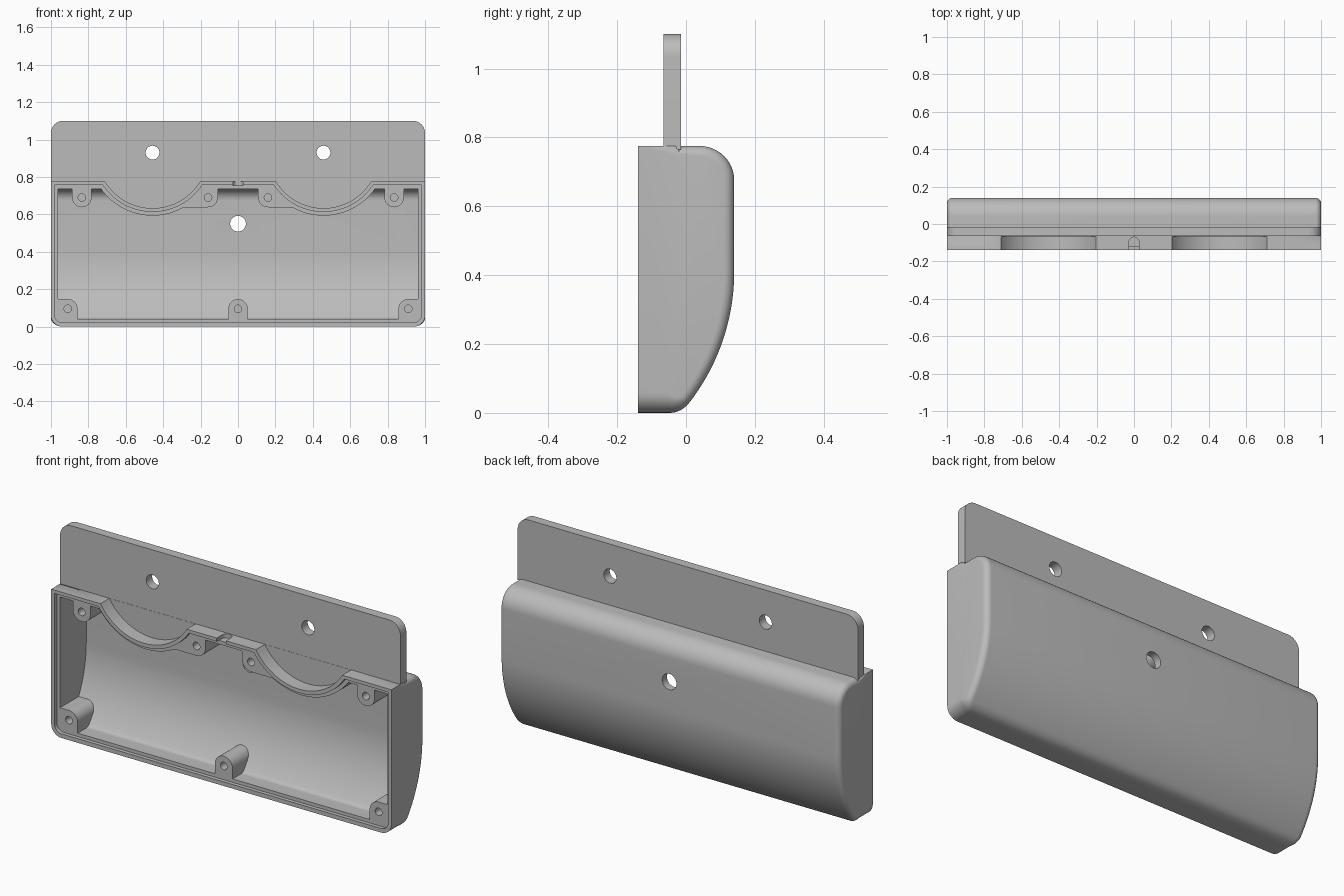
import bpy
import bmesh
from math import sin, cos, pi, radians

scene_cube = bpy.data.objects.get("Cube")
if scene_cube:
    bpy.data.objects.remove(scene_cube, do_unlink=True)

grey = bpy.data.materials.new("plain_grey")
grey.use_nodes = True
grey.diffuse_color = (0.5, 0.5, 0.5, 1)
bsdf = next(n for n in grey.node_tree.nodes if n.type == "BSDF_PRINCIPLED")
bsdf.inputs["Base Color"].default_value = grey.diffuse_color

FRONT, BACK, TOP = -0.14, 0.14, 0.775
PLATE_FRONT, PLATE_BACK = -0.065, -0.015
SCALLOP_X, SCALLOP_Z = 0.457, 0.93


def finish(name, bm):
    bmesh.ops.remove_doubles(bm, verts=bm.verts, dist=1e-5)
    bmesh.ops.recalc_face_normals(bm, faces=bm.faces)
    mesh = bpy.data.meshes.new(name)
    bm.to_mesh(mesh)
    bm.free()
    mesh.materials.append(grey)
    obj = bpy.data.objects.new(name, mesh)
    bpy.context.collection.objects.link(obj)
    return obj


def loft(name, rings):
    bm = bmesh.new()
    loops = [[bm.verts.new(p) for p in ring] for ring in rings]
    n = len(loops[0])
    for a, b in zip(loops, loops[1:]):
        for i in range(n):
            j = (i + 1) % n
            bm.faces.new((a[i], a[j], b[j], b[i]))
    bm.faces.new(loops[0])
    bm.faces.new(loops[-1])
    return finish(name, bm)


def prism(name, outline, y0, y1):
    return loft(name, [[(x, y, z) for x, z in outline] for y in (y0, y1)])


def arc(cx, cz, r, start, end, steps=12):
    angles = [radians(start + (end - start) * i / steps) for i in range(steps + 1)]
    return [(cx + r * cos(a), cz + r * sin(a)) for a in angles]


def cylinder(name, x, z, r, y0, y1, steps=48):
    return prism(name, arc(x, z, r, 0, 360, steps)[:-1], y0, y1)


def cut(target, *tools):
    for tool in tools:
        mod = target.modifiers.new("cut", "BOOLEAN")
        mod.operation = "DIFFERENCE"
        mod.solver = "EXACT"
        mod.object = tool
        bpy.ops.object.select_all(action="DESELECT")
        bpy.context.view_layer.objects.active = target
        target.select_set(True)
        bpy.ops.object.modifier_apply(modifier=mod.name)
        bpy.data.objects.remove(tool, do_unlink=True)


def side_profile(d, front):
    """Side outline inset by d: rows of y, z, outward normal, end fillet radius."""
    rows = [(front, d, 0, -1, 0.06), (-0.05, d, 0, -1, 0.06)]
    big, low = 0.62, -37.8
    belly = arc(BACK - big, 0.41, big - d, low, 0, 20)
    ey, ez = belly[0]
    ca, sa = cos(radians(low)), sin(radians(low))
    ky = ey + (ez - d) * sa / ca
    # rounded heel between the flat bottom and the belly
    for i in range(1, 8):
        t = i / 8
        y = (1 - t) ** 2 * -0.05 + 2 * t * (1 - t) * ky + t * t * ey
        z = (1 - t * t) * d + t * t * ez
        a = radians(-90 + (90 + low) * t)
        rows.append((y, z, cos(a), sin(a), 0.06 - 0.03 * t))
    for i, (y, z) in enumerate(belly):
        a = radians(low * (1 - i / 20))
        rows.append((y, z, cos(a), sin(a), 0.03))
    # rounded upper back edge
    for i, (y, z) in enumerate(arc(0.04, TOP - 0.1, 0.1 - d, 0, 90)):
        a = radians(90 * i / 12)
        rows.append((y, z, cos(a), sin(a), 0.03))
    rows += [(-0.02, TOP - d, 0, 1, 0.03), (-0.03, TOP - d, 0, 1, 0),
             (front, TOP - d, 0, 1, 0)]
    return rows


def hull(name, half, d, front, fillet):
    rows = side_profile(d, front)
    rings = []
    steps = 8 if fillet else 0
    for side in (-1, 1):
        part = []
        for i in range(steps + 1):
            a = pi / 2 * i / max(steps, 1)
            part.append([(side * (half - fillet * r * (1 - sin(a)) if fillet else side * half),
                          y - fillet * ny * r * (1 - cos(a)),
                          z - fillet * nz * r * (1 - cos(a)))
                         if fillet else (side * half, y, z)
                         for y, z, ny, nz, r in rows])
        rings += part[::-1] if side < 0 else part
    return loft(name, rings)


def mirrored(points, side):
    return [(side * x, z) for x, z in points]


# Case shell, and the cavity that hollows it
case = hull("case_shell", 1.0, 0, FRONT, 1)
cavity = hull("cavity", 0.962, 0.04, -0.3, 0)

# Rim step: a shallow wider recess around the opening
step = prism("rim_step", arc(0.94, 0.062, 0.04, 0, -90) + arc(-0.94, 0.062, 0.04, -90, -180)
             + [(-0.98, 0.757), (0.98, 0.757)], -0.3, -0.12)

# Screw bosses kept solid inside the cavity
R = 0.052
boss_centres = [(0, 0.095)]
cut(cavity, prism("boss", arc(0, 0.095, R, 0, 180) + [(-R, -0.1), (R, -0.1)], -0.4, 0.4))
for s in (-1, 1):
    corner = arc(0.91, 0.095, R, 90, 180) + [(0.91 - R, -0.1), (1.2, -0.1), (1.2, 0.095 + R)]
    outer = arc(0.835, 0.69, R, 180, 360) + [(0.835 + R, 0.9), (0.835 - R, 0.9)]
    inner = arc(0.16, 0.69, R, 180, 270) + [(0.32, 0.69 - R), (0.32, 0.9), (0.16 - R, 0.9)]
    for outline in (corner, outer, inner):
        cut(cavity, prism("boss", mirrored(outline, s), -0.4, 0.4))
    boss_centres += [(s * 0.91, 0.095), (s * 0.835, 0.69), (s * 0.16, 0.69)]
    # walls below the two scallops
    cut(cavity, cylinder("scallop_wall", s * SCALLOP_X, SCALLOP_Z, 0.337, -0.4, PLATE_BACK, 96))
    cut(step, cylinder("scallop_lip", s * SCALLOP_X, SCALLOP_Z, 0.317, -0.4, 0.1, 96))

cut(case, cavity, step)

# Scallops, screw holes, rear hole and cable notch
for s in (-1, 1):
    cut(case, cylinder("scallop", s * SCALLOP_X, SCALLOP_Z, 0.297, -0.3, PLATE_FRONT - 0.001, 96))
for x, z in boss_centres:
    cut(case, cylinder("screw_hole", x, z, 0.02, -0.3, -0.03, 20))
cut(case, cylinder("rear_hole", 0, 0.55, 0.042, 0, 0.3))
notch = arc(0, -0.097, 0.027, 0, 180) + [(-0.027, -0.3), (0.027, -0.3)]
cut(case, loft("notch", [[(x, y, z) for x, y in notch] for z in (0.755, 0.9)]))

# Mounting plate with rounded upper corners and two holes
plate = prism("mounting_plate", [(-1, 0.765), (1, 0.765)] + arc(0.935, 1.035, 0.065, 0, 90)
              + arc(-0.935, 1.035, 0.065, 90, 180), PLATE_FRONT, PLATE_BACK)
for s in (-1, 1):
    cut(plate, cylinder("plate_hole", s * SCALLOP_X, SCALLOP_Z, 0.037, -0.3, 0.3))

bpy.ops.object.select_all(action="DESELECT")
for obj in (case, plate):
    obj.select_set(True)
bpy.context.view_layer.objects.active = case
bpy.ops.object.shade_smooth_by_angle(angle=radians(30))
